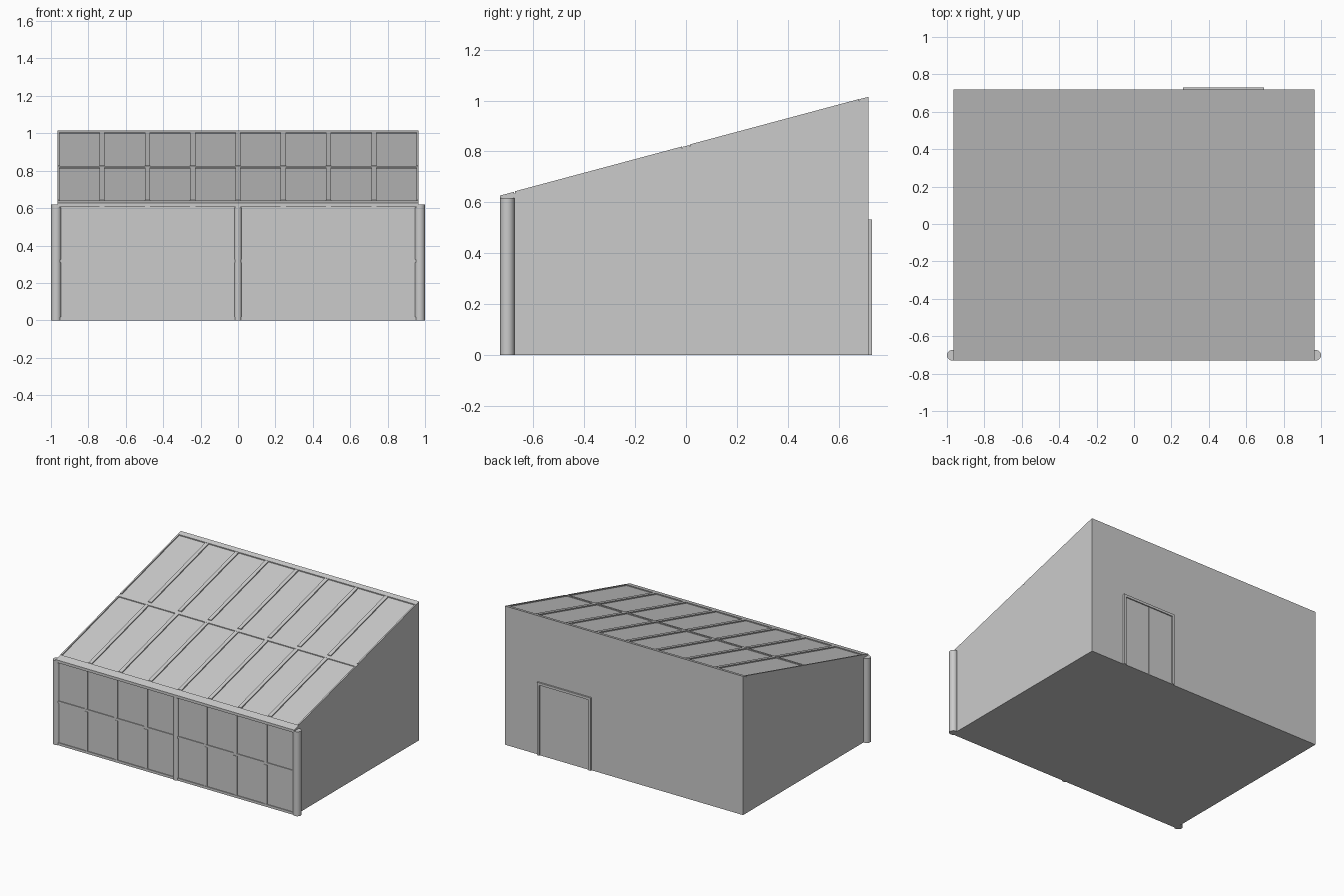
import bpy, bmesh

if "Cube" in bpy.data.objects:
    bpy.data.objects.remove(bpy.data.objects["Cube"])

W = 0.965            # half width of the building
FRONT, BACK = -0.715, 0.718


def roof_z(y, off=0.0):
    return 0.627 + 0.268 * (y + 0.73) + off


def prisms(name, parts):
    """One object from (yz profile, x0, x1) extrusions."""
    bm = bmesh.new()
    for pts, x0, x1 in parts:
        a = [bm.verts.new((x0, y, z)) for y, z in pts]
        b = [bm.verts.new((x1, y, z)) for y, z in pts]
        bm.faces.new(a)
        bm.faces.new(b[::-1])
        for i in range(len(pts)):
            j = (i + 1) % len(pts)
            bm.faces.new((a[i], b[i], b[j], a[j]))
    bmesh.ops.recalc_face_normals(bm, faces=bm.faces)
    me = bpy.data.meshes.new(name)
    bm.to_mesh(me)
    bm.free()
    ob = bpy.data.objects.new(name, me)
    bpy.context.collection.objects.link(ob)
    return ob


def rect(y0, y1, z0, z1):
    return [(y0, z0), (y1, z0), (y1, z1), (y0, z1)]


def slope(y0, y1, lo, hi):
    return [(y0, roof_z(y0, lo)), (y1, roof_z(y1, lo)),
            (y1, roof_z(y1, hi)), (y0, roof_z(y0, hi))]


def bar_spans():
    """x ranges of the nine upright bars, clipped at the sides."""
    for i in range(-4, 5):
        x = i * 0.242
        yield max(x - 0.0135, -W), min(x + 0.0135, W)


# building shell: floor, walls and glass planes
prisms("building_body", [([(FRONT, 0), (BACK, 0), (BACK, roof_z(BACK, -0.007)),
                           (FRONT, roof_z(FRONT, -0.007))], -W, W)])

# eaves beam, ridge cap and middle rail on the roof
prisms("eaves_beam", [(slope(-0.73, -0.675, -0.02, 0), -W, W)])
prisms("ridge_cap", [(slope(0.682, BACK, -0.012, 0), -W, W)])
prisms("roof_middle_rail", [(slope(-0.013, 0.013, -0.012, -0.001), -W, W)])

# sloping glazing bars in two rows
prisms("roof_glazing_bars", [(slope(y0, y1, -0.012, 0.001), x0, x1)
                             for x0, x1 in bar_spans()
                             for y0, y1 in ((-0.672, -0.016), (0.016, 0.679))])

# front glazing bars and rails
prisms("front_glazing_bars", [(rect(FRONT - 0.007, FRONT + 0.01, z0, z1), x0, x1)
                              for x0, x1 in bar_spans()
                              for z0, z1 in ((0.02, 0.307), (0.325, 0.608))])
prisms("front_rails", [(rect(FRONT - 0.006, FRONT + 0.01, z0, z1), -W, W)
                       for z0, z1 in ((0, 0.018), (0.308, 0.324), (0.603, 0.618))])

# round columns at the front
for name, x, y, r in (("left_column", -0.972, -0.702, 0.028),
                      ("middle_column", 0, -0.71, 0.02),
                      ("right_column", 0.972, -0.702, 0.028)):
    h = 0.618
    bpy.ops.mesh.primitive_cylinder_add(vertices=32, radius=r, depth=h,
                                        location=(x, y, h / 2))
    bpy.context.object.name = name
    bpy.ops.object.shade_smooth_by_angle()

# double door with frame in the back wall
D0, D1, T = 0.262, 0.696, 0.018
prisms("door_frame", [(rect(BACK - 0.01, 0.73, 0, 0.515), D0, D0 + T),
                      (rect(BACK - 0.01, 0.73, 0, 0.515), D1 - T, D1),
                      (rect(BACK - 0.01, 0.73, 0.515, 0.533), D0, D1)])
mid = (D0 + D1) / 2
prisms("door_leaves", [(rect(BACK - 0.01, 0.722, 0, 0.515), D0 + T, mid - 0.001),
                       (rect(BACK - 0.01, 0.722, 0, 0.515), mid + 0.001, D1 - T)])
